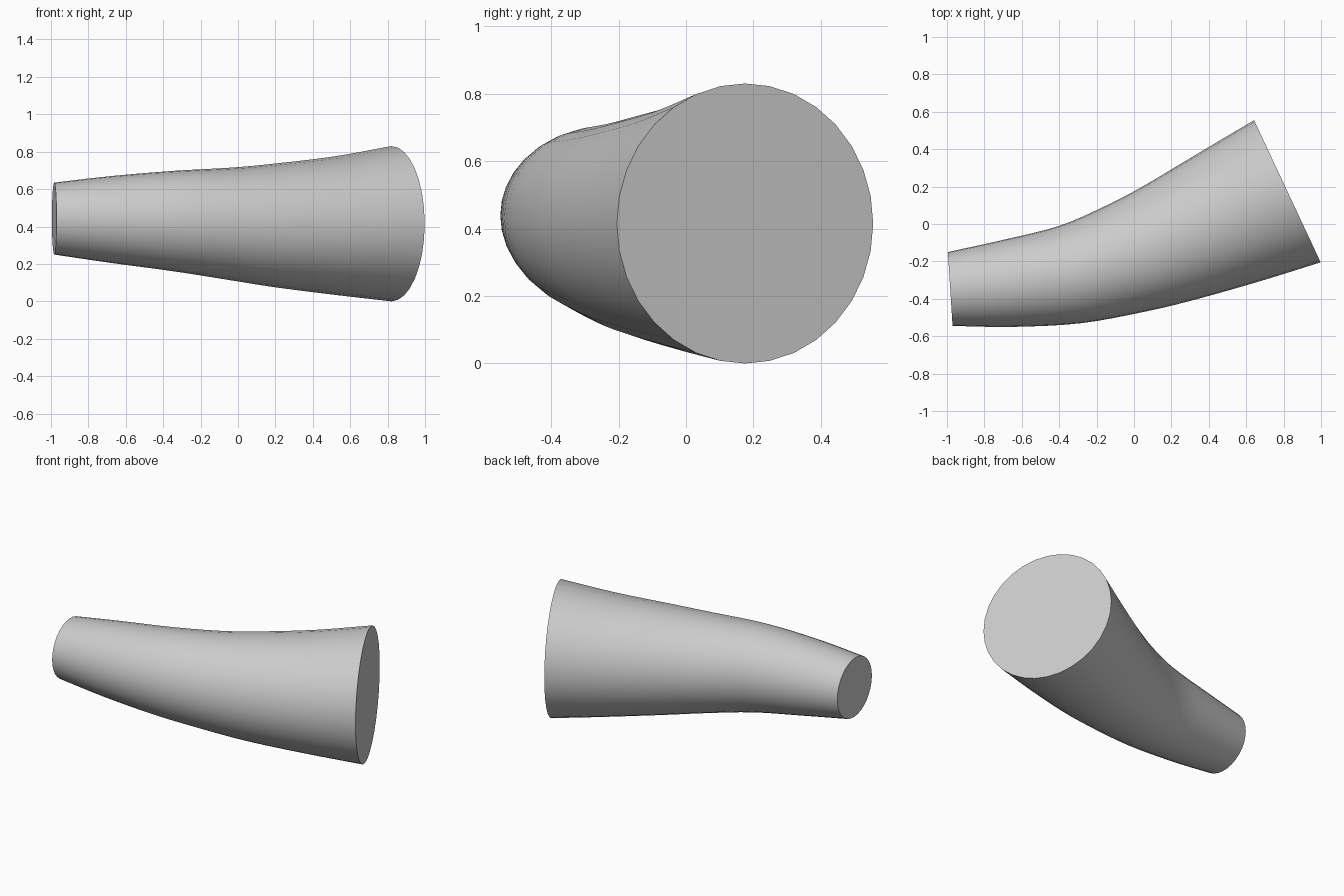
import bpy, bmesh, math

if "Cube" in bpy.data.objects:
    bpy.data.objects.remove(bpy.data.objects["Cube"])

SIDES, STEPS = 32, 4

# Cross-sections along the bend: back edge x, y, front edge x, y, bottom z, top z
sections = [
    (-0.995, -0.150, -0.970, -0.545, 0.250, 0.635),
    (-0.700, -0.085, -0.650, -0.550, 0.205, 0.670),
    (-0.400, -0.010, -0.280, -0.530, 0.160, 0.698),
    (-0.150, 0.098, 0.080, -0.464, 0.112, 0.715),
    (0.050, 0.203, 0.350, -0.398, 0.075, 0.737),
    (0.350, 0.382, 0.680, -0.304, 0.035, 0.775),
    (0.642, 0.555, 0.998, -0.205, 0.000, 0.830),
]


def spline(a, b, c, d, t):
    """Catmull-Rom blend between b and c."""
    return [0.5 * (2 * q + (r - p) * t + (2 * p - 5 * q + 4 * r - s) * t * t
                   + (3 * q - p - 3 * r + s) * t ** 3)
            for p, q, r, s in zip(a, b, c, d)]


def extend(a, b):
    return tuple(2 * p - q for p, q in zip(a, b))


# Smooth the sections along the length
pts = [extend(sections[0], sections[1])] + sections + [extend(sections[-1], sections[-2])]
rows = [spline(*pts[i:i + 4], k / STEPS)
        for i in range(len(sections) - 1) for k in range(STEPS)]
rows.append(sections[-1])

# Loft the rings into a tapered, bent tube
bm = bmesh.new()
rings = []
for bx, by, fx, fy, z0, z1 in rows:
    ring = []
    for k in range(SIDES):
        a = 2 * math.pi * k / SIDES
        c, s = math.cos(a) / 2, math.sin(a) / 2
        ring.append(bm.verts.new(((bx + fx) / 2 + (fx - bx) * c,
                                  (by + fy) / 2 + (fy - by) * c,
                                  (z0 + z1) / 2 + (z1 - z0) * s)))
    rings.append(ring)
for r0, r1 in zip(rings, rings[1:]):
    for k in range(SIDES):
        n = (k + 1) % SIDES
        bm.faces.new((r0[k], r0[n], r1[n], r1[k]))

# Flat end caps
bm.faces.new(rings[0])
bm.faces.new(rings[-1])
bmesh.ops.recalc_face_normals(bm, faces=bm.faces)

mesh = bpy.data.meshes.new("bent_tapered_tube")
bm.to_mesh(mesh)
bm.free()
tube = bpy.data.objects.new("bent_tapered_tube", mesh)
bpy.context.collection.objects.link(tube)
bpy.context.view_layer.objects.active = tube
tube.select_set(True)
bpy.ops.object.shade_smooth_by_angle(angle=math.radians(40))
